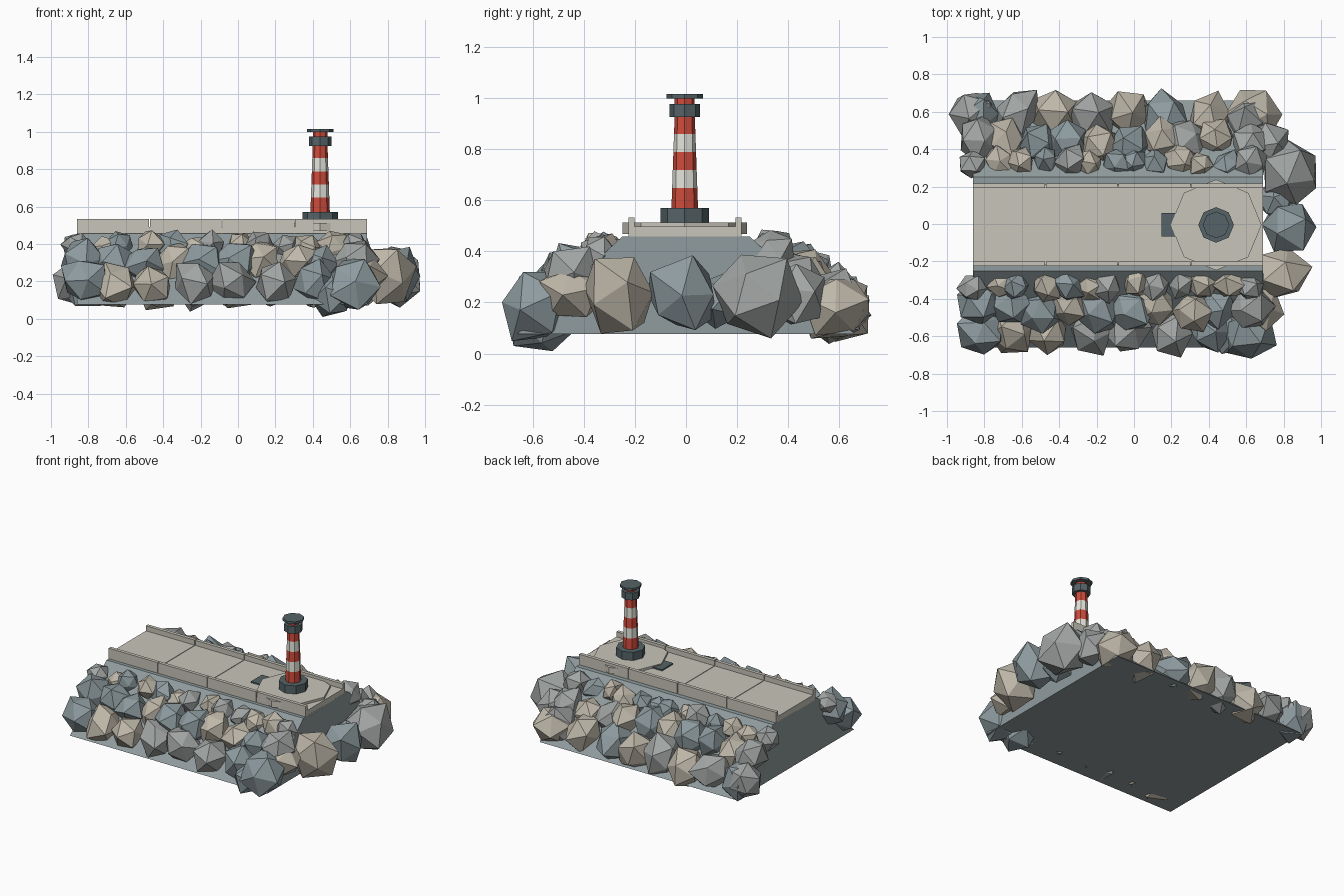
import bpy, bmesh, math, random
from mathutils import Euler, Vector

if "Cube" in bpy.data.objects:
    bpy.data.objects.remove(bpy.data.objects["Cube"])

random.seed(11)


def material(name, r, g, b):
    m = bpy.data.materials.new(name)
    m.diffuse_color = (r, g, b, 1)
    m.use_nodes = True
    m.node_tree.nodes["Principled BSDF"].inputs["Base Color"].default_value = m.diffuse_color
    return m


CONCRETE = material("concrete", 0.58, 0.56, 0.49)
CORE = material("core_stone", 0.28, 0.33, 0.34)
BLUE = material("blue_rock", 0.27, 0.33, 0.35)
GREY = material("grey_rock", 0.36, 0.38, 0.37)
BEIGE = material("beige_rock", 0.52, 0.48, 0.40)
DARK = material("dark_metal", 0.09, 0.125, 0.135)
RED = material("red_paint", 0.62, 0.07, 0.045)
WHITE = material("white_paint", 0.78, 0.78, 0.72)


def finish(name, bm, mat):
    bmesh.ops.recalc_face_normals(bm, faces=bm.faces)
    me = bpy.data.meshes.new(name)
    bm.to_mesh(me)
    bm.free()
    me.materials.append(mat)
    ob = bpy.data.objects.new(name, me)
    bpy.context.collection.objects.link(ob)
    return ob


def box(name, x0, x1, y0, y1, z0, z1, mat):
    bm = bmesh.new()
    bmesh.ops.create_cube(bm, size=1)
    for v in bm.verts:
        v.co = ((x0 + x1) / 2 + v.co.x * (x1 - x0),
                (y0 + y1) / 2 + v.co.y * (y1 - y0),
                (z0 + z1) / 2 + v.co.z * (z1 - z0))
    return finish(name, bm, mat)


def octagon(name, r0, r1, z0, z1, mat, x=0.439):
    bm = bmesh.new()
    bmesh.ops.create_cone(bm, cap_ends=True, segments=8,
                          radius1=r0, radius2=r1, depth=z1 - z0)
    bmesh.ops.translate(bm, verts=bm.verts, vec=(x, -0.005, (z0 + z1) / 2))
    return finish(name, bm, mat)


def rock(name, x, y, z, r, mat=None):
    bm = bmesh.new()
    bmesh.ops.create_icosphere(bm, subdivisions=1, radius=r)
    turn = Euler([random.uniform(0, math.tau) for _ in range(3)]).to_matrix()
    stretch = Vector([random.uniform(0.92, 1.14) for _ in range(3)])
    for v in bm.verts:
        p = turn @ (v.co * stretch * random.uniform(0.85, 1.16)) + Vector((x, y, z))
        v.co = (max(-1, min(1, p.x)), max(-0.72, min(0.73, p.y)), max(0, p.z))
    return finish(name, bm, mat or random.choice([BLUE, GREY, BEIGE, BEIGE]))


# Sloped core of the breakwater
bm = bmesh.new()
section = [(-0.66, 0.076), (0.66, 0.076), (0.25, 0.457), (-0.25, 0.457)]
face = bm.faces.new([bm.verts.new((-0.86, y, z)) for y, z in section])
ext = bmesh.ops.extrude_face_region(bm, geom=[face])
bmesh.ops.translate(bm, vec=(1.55, 0, 0),
                    verts=[g for g in ext["geom"] if isinstance(g, bmesh.types.BMVert)])
finish("breakwater_core", bm, CORE)

# Deck slabs with parapets either side
for i in range(4):
    x0 = -0.86 + i * 0.3885
    x1 = x0 + 0.384
    box(f"deck_slab_{i}", x0, x1, -0.222, 0.213, 0.452, 0.496, CONCRETE)
    for side in (-1, 1):
        ya, yb = sorted((side * 0.197 - 0.004, side * 0.221 - 0.004))
        box(f"parapet_{i}_{side}", x0, x1, ya, yb, 0.454, 0.532, CONCRETE)
box("deck_joint_fill", -0.855, 0.685, -0.22, 0.21, 0.452, 0.49, CONCRETE)

# Beacon pad, step and tower
octagon("beacon_pad", 0.243, 0.243, 0.468, 0.512, CONCRETE)
box("beacon_step", 0.148, 0.25, -0.067, 0.058, 0.49, 0.505, DARK)
octagon("tower_plinth", 0.095, 0.095, 0.510, 0.570, DARK)
bands = [0.569, 0.647, 0.717, 0.788, 0.859, 0.931]
for i in range(5):
    a, b = bands[i], bands[i + 1]
    ra, rb = (0.052 - 0.035 * (z - 0.569) for z in (a, b))
    octagon(f"tower_band_{i}", ra, rb, a, b, WHITE if i % 2 else RED)
octagon("gallery", 0.06, 0.06, 0.924, 0.975, DARK)
octagon("lantern", 0.039, 0.039, 0.973, 1.000, RED)
octagon("lantern_cap", 0.071, 0.071, 0.998, 1.014, DARK)

# Armour rocks: large toe row, middle row and small crest row on both sides
toe_x = [-0.82, -0.64, -0.44, -0.24, -0.03, 0.19, 0.40, 0.61]
for side, label in ((-1, "front"), (1, "back")):
    for i, x in enumerate(toe_x):
        rock(f"{label}_toe_rock_{i}", x + random.uniform(-0.02, 0.02),
             side * random.uniform(0.565, 0.60), random.uniform(0.17, 0.21),
             random.uniform(0.12, 0.135))
    for i in range(10):
        rock(f"{label}_middle_rock_{i}", -0.83 + i * 0.16 + random.uniform(-0.025, 0.025),
             side * random.uniform(0.42, 0.47), random.uniform(0.28, 0.32),
             random.uniform(0.105, 0.122))
    for i in range(13):
        rock(f"{label}_crest_rock_{i}", -0.85 + i * 0.122 + random.uniform(-0.03, 0.03),
             side * random.uniform(0.305, 0.345), random.uniform(0.365, 0.40),
             random.uniform(0.072, 0.092))

# Rocks around the seaward end and the two landward corners
end_rocks = [(0.84, 0.27, 0.235, 0.155, GREY), (0.83, -0.01, 0.23, 0.15, BLUE),
             (0.78, -0.26, 0.245, 0.15, BEIGE), (0.64, 0.59, 0.19, 0.13, BEIGE),
             (0.72, 0.42, 0.23, 0.12, GREY), (0.67, -0.44, 0.24, 0.125, BEIGE),
             (-0.87, 0.60, 0.19, 0.13, GREY), (0.50, -0.57, 0.13, 0.125, BLUE),
             (0.75, 0.13, 0.21, 0.11, BLUE)]
for i, args in enumerate(end_rocks):
    rock(f"end_rock_{i}", *args)
